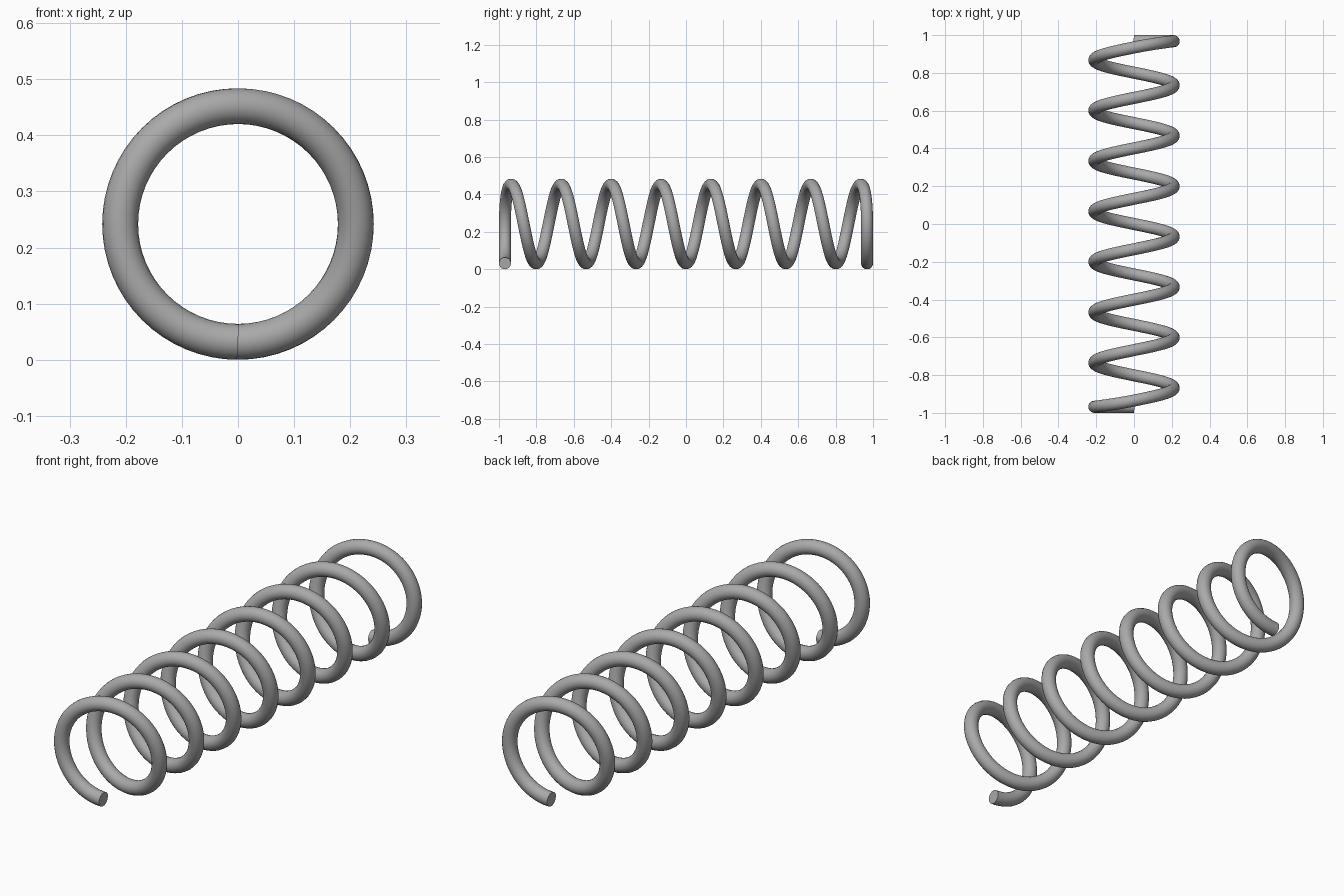
import bpy
import math

if "Cube" in bpy.data.objects:
    bpy.data.objects.remove(bpy.data.objects["Cube"], do_unlink=True)

COIL_RADIUS = 0.21
WIRE_RADIUS = 0.032
TURNS = 8
STEPS = 64                     # path points per turn
LENGTH = 2.0 - 2 * WIRE_RADIUS
PITCH = LENGTH / (TURNS - 0.75)


def advance(t):
    """Distance along the spring after t turns: flat quarter turn, eased quarter, then steady."""
    if t < 0.25:
        return 0.0
    if t < 0.5:
        return 2 * PITCH * (t - 0.25) ** 2
    return PITCH * (t - 0.375)


# Helical centre line with flattened end coils
path = []
for i in range(TURNS * STEPS + 1):
    t = i / STEPS
    a = 2 * math.pi * t
    y = advance(t) if t < TURNS / 2 else LENGTH - advance(TURNS - t)
    path.append((-COIL_RADIUS * math.sin(a), y - LENGTH / 2,
                 COIL_RADIUS + WIRE_RADIUS - COIL_RADIUS * math.cos(a)))

# Round wire swept along the path, with capped ends
curve = bpy.data.curves.new("spring_path", "CURVE")
curve.dimensions = "3D"
curve.twist_mode = "MINIMUM"
curve.bevel_depth = WIRE_RADIUS
curve.bevel_resolution = 8
curve.use_fill_caps = True
spline = curve.splines.new("POLY")
spline.points.add(len(path) - 1)
for point, co in zip(spline.points, path):
    point.co = (*co, 1)
spring = bpy.data.objects.new("coil_spring", curve)
bpy.context.collection.objects.link(spring)

# Grey metal
steel = bpy.data.materials.new("grey_steel")
steel.use_nodes = True
colour = (0.4, 0.4, 0.4, 1)
steel.diffuse_color = colour
steel.node_tree.nodes["Principled BSDF"].inputs["Base Color"].default_value = colour
curve.materials.append(steel)

# Turn into a mesh, smooth along the wire and sharp at the caps
bpy.ops.object.select_all(action="DESELECT")
spring.select_set(True)
bpy.context.view_layer.objects.active = spring
bpy.ops.object.convert(target="MESH")
spring = bpy.context.view_layer.objects.active
bpy.ops.object.mode_set(mode="EDIT")
bpy.ops.mesh.select_all(action="SELECT")
bpy.ops.mesh.remove_doubles(threshold=0.0001)
bpy.ops.mesh.normals_make_consistent(inside=False)
bpy.ops.object.mode_set(mode="OBJECT")
bpy.ops.object.shade_smooth_by_angle(angle=math.radians(40))
